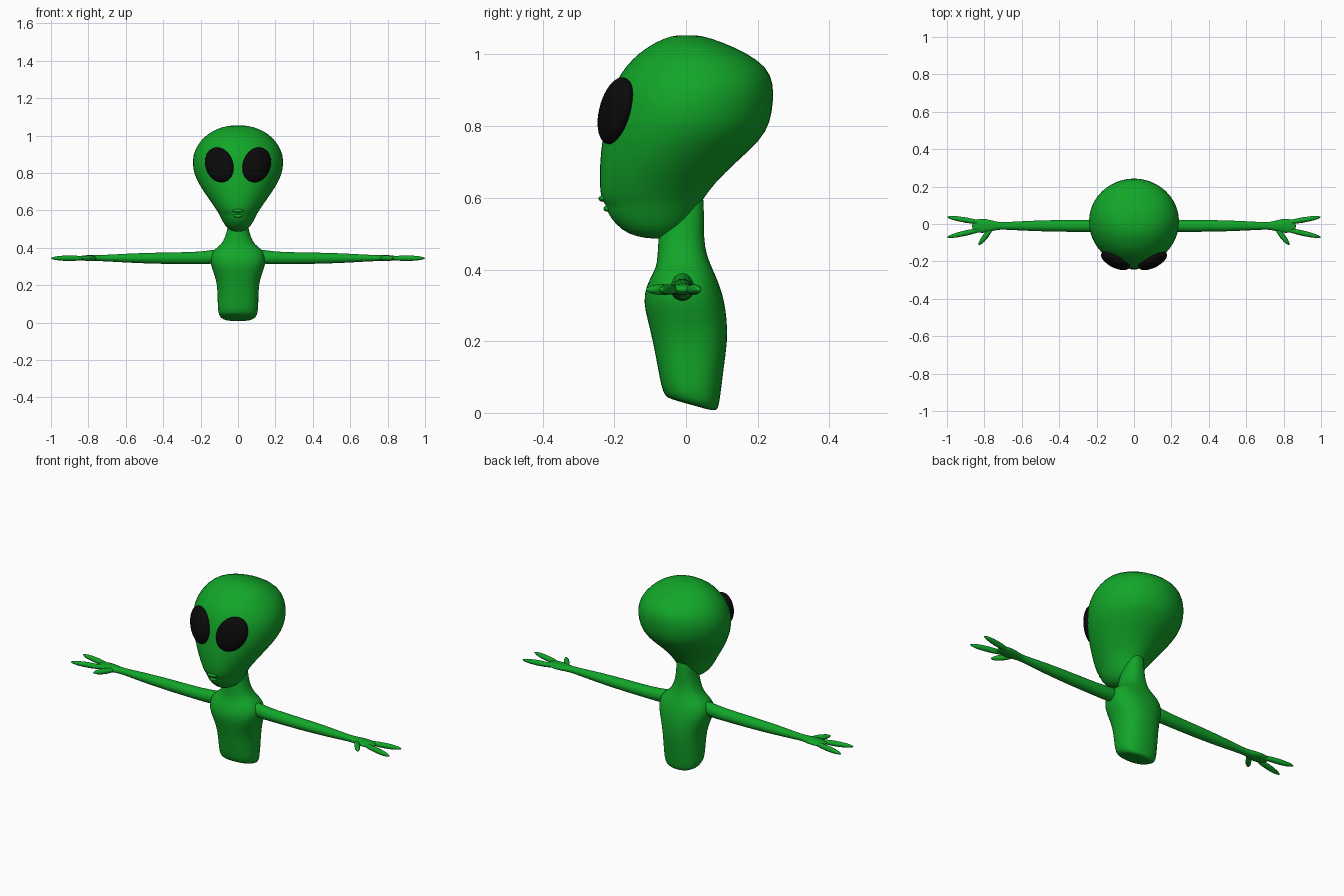
import bpy, bmesh, math
from mathutils import Matrix, Vector

cube = bpy.data.objects.get("Cube")
if cube:
    bpy.data.objects.remove(cube)


def material(name, color, rough):
    m = bpy.data.materials.new(name)
    m.use_nodes = True
    m.diffuse_color = color
    bsdf = m.node_tree.nodes["Principled BSDF"]
    bsdf.inputs["Base Color"].default_value = color
    bsdf.inputs["Roughness"].default_value = rough
    return m


GREEN = material("skin green", (0.006, 0.38, 0.022, 1), 0.5)
BLACK = material("eye black", (0.003, 0.003, 0.003, 1), 0.5)


def finish(bm, name, mat, mirror=False, subdiv=0):
    bmesh.ops.recalc_face_normals(bm, faces=bm.faces)
    for f in bm.faces:
        f.smooth = True
    mesh = bpy.data.meshes.new(name)
    bm.to_mesh(bm and mesh)
    bm.free()
    mesh.materials.append(mat)
    ob = bpy.data.objects.new(name, mesh)
    bpy.context.collection.objects.link(ob)
    if mirror:
        ob.modifiers.new("mirror", "MIRROR")
    if subdiv:
        mod = ob.modifiers.new("smooth", "SUBSURF")
        mod.levels = mod.render_levels = subdiv
    return ob


def spow(v, p):
    return math.copysign(abs(v) ** p, v)


def loft(bm, rows, place, power=1.0, sides=24):
    """Skin oval rings; row = (station, half width, low edge, high edge, tilt)."""
    rings = []
    for s, w, lo, hi, tilt in rows:
        mid, half = (lo + hi) / 2, (hi - lo) / 2
        ring = []
        for i in range(sides):
            a = math.tau * i / sides
            d = half * spow(math.sin(a), power)
            ring.append(bm.verts.new(place(s + tilt * d, w * spow(math.cos(a), power), mid + d)))
        rings.append(ring)
    for r0, r1 in zip(rings, rings[1:]):
        for i in range(sides):
            j = (i + 1) % sides
            bm.faces.new((r0[i], r0[j], r1[j], r1[i]))
    for ring in (rings[0], rings[-1]):
        bmesh.ops.poke(bm, faces=[bm.faces.new(ring)])


def ellipsoid(bm, center, rot, radii, seg=20):
    m = Matrix.Translation(center) @ rot.to_4x4() @ Matrix.Diagonal((*radii, 1))
    bmesh.ops.create_uvsphere(bm, u_segments=seg, v_segments=seg // 2 + 2, radius=1, matrix=m)


def upright(s, w, d):
    return (w, d, s)


def sideways(s, w, d):
    return (s, w - 0.01, d)


# Head: broad skull narrowing to a small chin
head = [
    (0.487, 0.02, -0.11, -0.05, 0), (0.497, 0.05, -0.16, -0.02, 0),
    (0.525, 0.075, -0.197, 0.01, 0), (0.56, 0.092, -0.222, 0.03, 0),
    (0.578, 0.102, -0.222, 0.038, 0), (0.593, 0.11, -0.238, 0.047, 0),
    (0.64, 0.142, -0.243, 0.08, 0), (0.70, 0.185, -0.242, 0.142, 0),
    (0.76, 0.222, -0.236, 0.21, 0), (0.81, 0.241, -0.228, 0.238, 0),
    (0.87, 0.246, -0.217, 0.246, 0), (0.92, 0.234, -0.2, 0.246, 0),
    (0.965, 0.208, -0.172, 0.228, 0), (1.005, 0.168, -0.132, 0.17, 0),
    (1.035, 0.118, -0.085, 0.1, 0), (1.053, 0.055, -0.04, 0.045, 0),
]
bm = bmesh.new()
loft(bm, head, upright)
finish(bm, "head", GREEN, subdiv=1)

# Body: torso, shoulders and neck in one skin
body = [
    (0.022, 0.07, -0.045, 0.078, -0.28), (0.028, 0.098, -0.06, 0.09, -0.26),
    (0.06, 0.108, -0.07, 0.096, -0.2), (0.12, 0.11, -0.078, 0.105, 0),
    (0.20, 0.111, -0.093, 0.117, 0), (0.26, 0.128, -0.108, 0.115, 0),
    (0.31, 0.148, -0.12, 0.108, 0), (0.355, 0.15, -0.112, 0.095, 0),
    (0.39, 0.132, -0.092, 0.08, 0), (0.415, 0.09, -0.081, 0.068, 0),
    (0.46, 0.067, -0.079, 0.052, 0), (0.52, 0.052, -0.075, 0.05, 0),
    (0.60, 0.045, -0.06, 0.051, 0), (0.635, 0.03, -0.04, 0.04, 0),
]
bm = bmesh.new()
loft(bm, body, upright, power=0.85)
finish(bm, "body", GREEN, subdiv=1)

# Arms with flat palms
arm = [
    (0.10, 0.03, 0.32, 0.395, 0), (0.15, 0.036, 0.31, 0.388, 0),
    (0.22, 0.034, 0.311, 0.378, 0), (0.40, 0.033, 0.312, 0.376, 0),
    (0.55, 0.029, 0.317, 0.372, 0), (0.68, 0.021, 0.325, 0.364, 0),
    (0.73, 0.02, 0.328, 0.362, 0), (0.77, 0.034, 0.327, 0.363, 0),
    (0.81, 0.041, 0.329, 0.361, 0), (0.845, 0.036, 0.333, 0.357, 0),
    (0.865, 0.022, 0.338, 0.352, 0),
]
bm = bmesh.new()
loft(bm, arm, sideways, sides=12)
finish(bm, "arms", GREEN, mirror=True, subdiv=1)

# Two long fingers and a thumb on each hand
bm = bmesh.new()
for start, end, radius in (
    ((0.80, 0.004), (1.0, 0.038), 0.0145),
    ((0.80, -0.026), (1.0, -0.071), 0.0145),
    ((0.755, -0.015), (0.83, -0.112), 0.015),
):
    a, b = Vector((*start, 0.344)), Vector((*end, 0.344))
    ellipsoid(bm, (a + b) / 2, (b - a).to_track_quat("X", "Z").to_matrix(),
              ((b - a).length / 2, radius, radius), 12)
finish(bm, "fingers", GREEN, mirror=True)

# Large slanted eyes lying on the face
normal = Vector((0.45, -1, 0.16)).normalized()
long_axis = Vector((0.5, 0, 0.8))
long_axis = (long_axis - normal * long_axis.dot(normal)).normalized()
rot = Matrix((normal.cross(long_axis), long_axis, normal)).transposed()
bm = bmesh.new()
ellipsoid(bm, (0.1, -0.196, 0.843), rot, (0.077, 0.1, 0.036), 32)
finish(bm, "eyes", BLACK, mirror=True)

# Small pursed lips
bm = bmesh.new()
for z, y, w in ((0.598, -0.232, 0.03), (0.57, -0.218, 0.024)):
    ellipsoid(bm, (0, y, z), Matrix.Identity(3), (w, 0.012, 0.009), 16)
finish(bm, "lips", GREEN)
